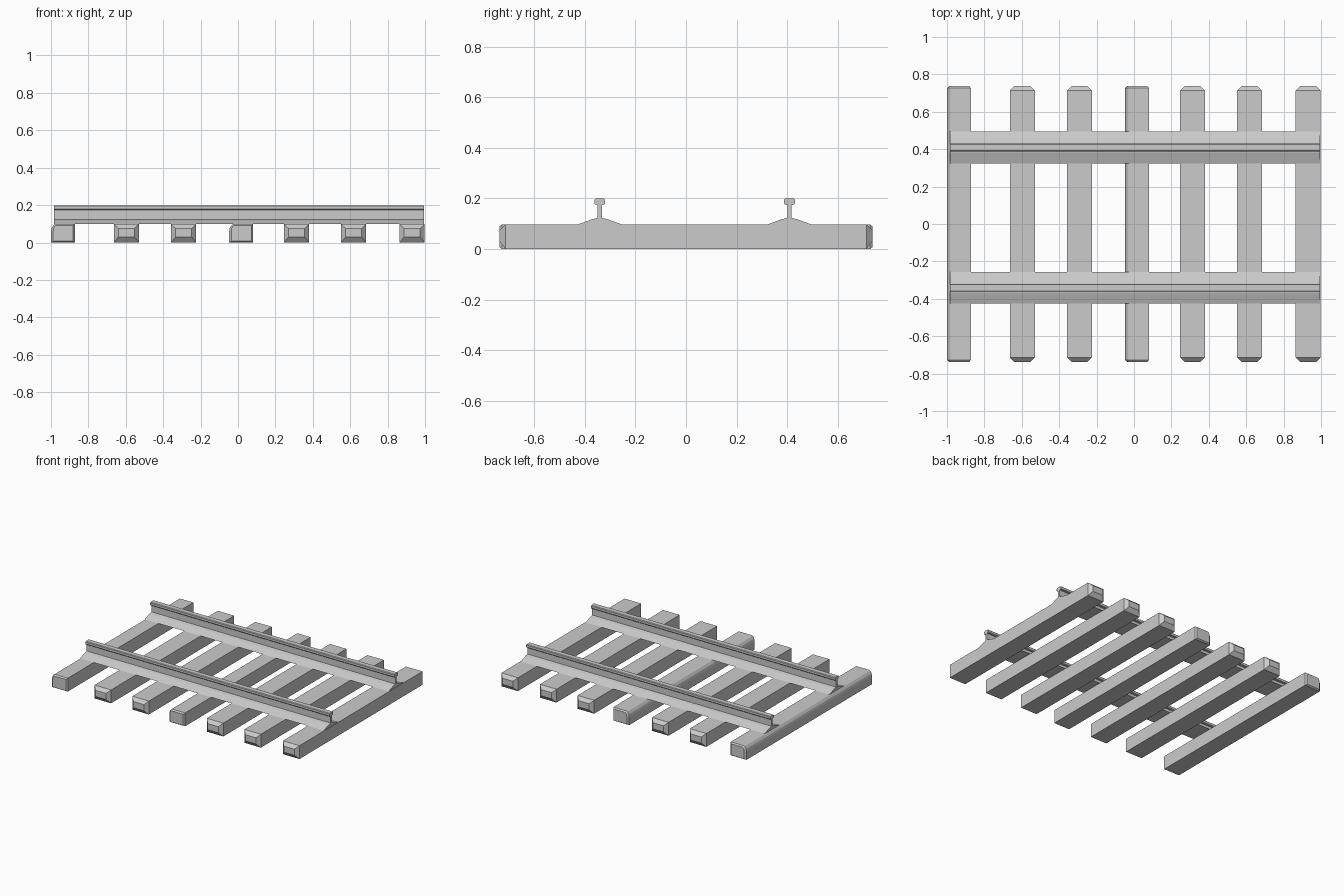
import bpy

if "Cube" in bpy.data.objects:
    bpy.data.objects.remove(bpy.data.objects["Cube"])

def loft(name, rings):
    """Closed solid through matching rings of 3D points, capped at both ends."""
    n = len(rings[0])
    verts = [p for r in rings for p in r]
    faces = [tuple(range(n))[::-1],
             tuple(range((len(rings) - 1) * n, len(rings) * n))]
    for k in range(len(rings) - 1):
        for i in range(n):
            j = (i + 1) % n
            faces.append((k*n + i, k*n + j, (k+1)*n + j, (k+1)*n + i))
    mesh = bpy.data.meshes.new(name)
    mesh.from_pydata(verts, [], faces)
    # make normals consistent
    import bmesh
    bm = bmesh.new()
    bm.from_mesh(mesh)
    bmesh.ops.recalc_face_normals(bm, faces=bm.faces)
    bm.to_mesh(mesh)
    bm.free()
    obj = bpy.data.objects.new(name, mesh)
    bpy.context.collection.objects.link(obj)
    return obj

L, H = 0.737, 0.098   # sleeper half length, height

def sleeper(name, xc, outer, inner, depth):
    """Beam along y whose ends taper from the outer to the inner section."""
    ring = lambda sec, y: [(xc + x, y, z) for x, z in sec]
    return loft(name, [ring(inner, -L), ring(outer, -L + depth),
                       ring(outer, L - depth), ring(inner, L)])

# Sleepers with strongly tapered ends
box = [(-.067, 0), (.067, 0), (.067, H), (-.067, H)]
tip = [(-.043, .03), (.043, .03), (.043, .075), (-.043, .075)]
for i, x in enumerate((-0.597, -0.291, 0.313, 0.618, 0.931)):
    sleeper(f"tapered_sleeper_{i + 1}", x, box, tip, 0.024)

# Sleepers with one worn, rounded top edge
worn = [(-.064, 0), (.064, 0), (.064, H), (-.042, H), (-.049, .094), (-.060, .078), (-.064, .062)]
worn_tip = [(-.052, .007), (.055, .007), (.055, .09), (-.04, .09), (-.045, .087), (-.050, .076), (-.052, .06)]
for i, x in enumerate((-0.936, 0.016)):
    sleeper(f"worn_sleeper_{i + 1}", x, worn, worn_tip, 0.01)

# Rails: flared foot, thin web, rounded head
half = [(.085, H), (.03, .118), (.016, .121), (.008, .124), (.008, .174),
        (.018, .176), (.021, .180), (.021, .195), (.017, .199)]
profile = half + [(-y, z) for y, z in reversed(half)]
for name, yc in (("front_rail", -0.341), ("back_rail", 0.409)):
    loft(name, [[(x, yc + y, z) for y, z in profile] for x in (-0.984, 0.995)])
